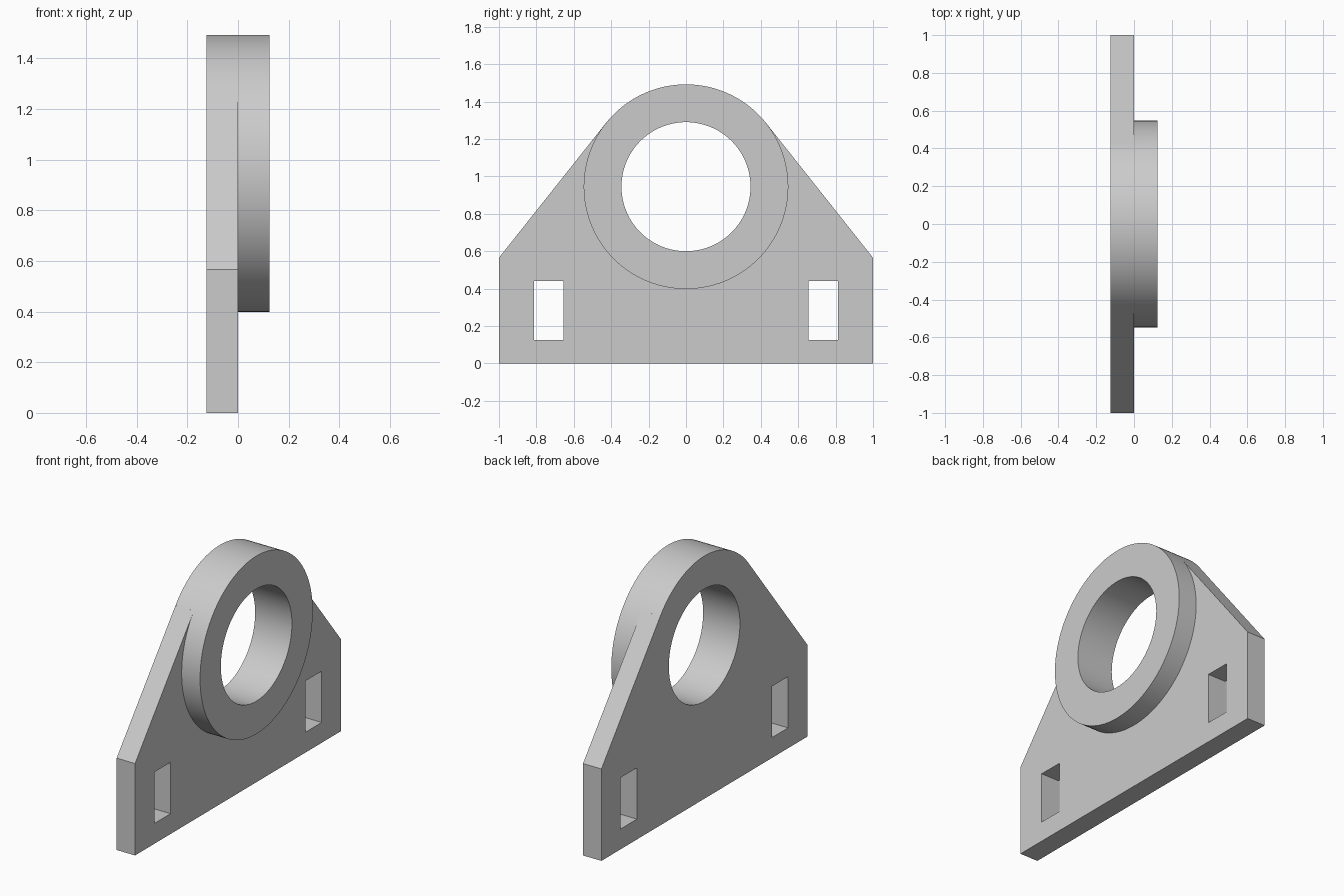
import bpy, bmesh, math
from mathutils import Matrix

old = bpy.data.objects.get("Cube")
if old:
    bpy.data.objects.remove(old, do_unlink=True)

HALF = 0.125              # plate thickness, half of the boss length
RING_Z, RING_R, BORE_R = 0.945, 0.547, 0.345
SHOULDER = 0.565          # height of the upright plate ends

grey = bpy.data.materials.new("plain grey")
grey.use_nodes = True
colour = (0.6, 0.6, 0.6, 1)
grey.diffuse_color = colour
grey.node_tree.nodes["Principled BSDF"].inputs["Base Color"].default_value = colour


def prism(name, outline, x0, x1):
    """Extrude a (y, z) outline along x."""
    bm = bmesh.new()
    face = bm.faces.new([bm.verts.new((x0, y, z)) for y, z in outline])
    out = bmesh.ops.extrude_face_region(bm, geom=[face])
    moved = [v for v in out["geom"] if isinstance(v, bmesh.types.BMVert)]
    bmesh.ops.translate(bm, verts=moved, vec=(x1 - x0, 0, 0))
    bmesh.ops.recalc_face_normals(bm, faces=bm.faces)
    mesh = bpy.data.meshes.new(name)
    bm.to_mesh(mesh)
    bm.free()
    obj = bpy.data.objects.new(name, mesh)
    bpy.context.collection.objects.link(obj)
    mesh.materials.append(grey)
    return obj


def circle(radius, n=128):
    return [(radius * math.cos(math.tau * i / n),
             RING_Z + radius * math.sin(math.tau * i / n)) for i in range(n)]


def combine(target, tool, operation):
    mod = target.modifiers.new(tool.name, "BOOLEAN")
    mod.operation, mod.object, mod.solver = operation, tool, "EXACT"
    bpy.context.view_layer.objects.active = target
    bpy.ops.object.modifier_apply(modifier=mod.name)
    bpy.data.objects.remove(tool, do_unlink=True)


# Gusset plate whose slopes run tangent to the ring
drop = SHOULDER - RING_Z
angle = math.atan2(drop, 1) + math.acos(RING_R / math.hypot(1, drop))
ty, tz = RING_R * math.cos(angle), RING_Z + RING_R * math.sin(angle)
bracket = prism("bearing_bracket", [(-1, 0), (1, 0), (1, SHOULDER), (ty, tz),
                                    (-ty, tz), (-1, SHOULDER)], -HALF, 0)

# Ring boss, through bore and the two mounting slots
combine(bracket, prism("ring_boss", circle(RING_R), -HALF, HALF), "UNION")
combine(bracket, prism("bore", circle(BORE_R), -1, 1), "DIFFERENCE")
for side in (-1, 1):
    a, b = side * 0.655, side * 0.813
    slot = prism("slot", [(a, 0.125), (b, 0.125), (b, 0.44), (a, 0.44)], -1, 1)
    combine(bracket, slot, "DIFFERENCE")

# Smooth round walls, flat large faces
bpy.ops.object.select_all(action="DESELECT")
bracket.select_set(True)
bpy.context.view_layer.objects.active = bracket
bpy.ops.object.shade_smooth_by_angle(angle=math.radians(30))
for poly in bracket.data.polygons:
    if poly.area > 0.015:
        poly.use_smooth = False
